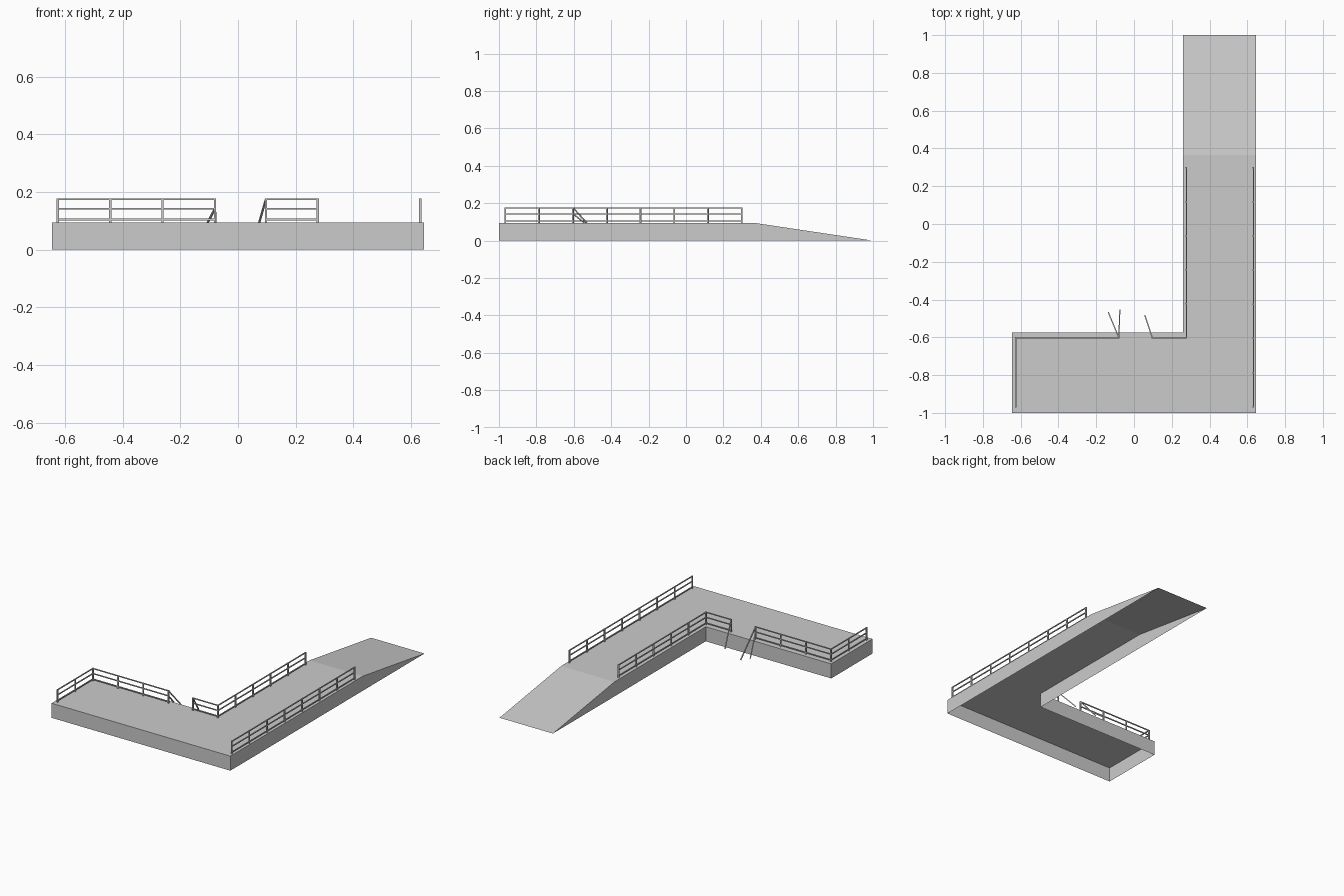
import bpy, bmesh
from mathutils import Vector, Matrix

if "Cube" in bpy.data.objects:
    bpy.data.objects.remove(bpy.data.objects["Cube"])

DECK = 0.095
RAIL_HEIGHTS = (0.105, 0.142, 0.175)


def make_object(name, bm):
    mesh = bpy.data.meshes.new(name)
    bm.to_mesh(mesh)
    bm.free()
    obj = bpy.data.objects.new(name, mesh)
    bpy.context.collection.objects.link(obj)
    return obj


def add_bar(bm, a, b, width):
    """Square bar running from a to b."""
    a, b = Vector(a), Vector(b)
    d = b - a
    rot = d.to_track_quat('Z', 'Y').to_matrix().to_4x4()
    size = Matrix.Diagonal((width, width, d.length, 1))
    bmesh.ops.create_cube(bm, size=1, matrix=Matrix.Translation((a + b) / 2) @ rot @ size)


def railing(name, path, bays):
    """Posts and three rails along a path, with a bay count per stretch."""
    bm = bmesh.new()
    posts = [Vector(path[0])]
    for a, b, n in zip(path, path[1:], bays):
        a, b = Vector(a), Vector(b)
        posts += [a.lerp(b, i / n) for i in range(1, n + 1)]
        for z in RAIL_HEIGHTS:
            add_bar(bm, (*a, z), (*b, z), 0.006)
    for p in posts:
        add_bar(bm, (*p, DECK), (*p, RAIL_HEIGHTS[-1] + 0.003), 0.008)
    return make_object(name, bm)


# L-shaped platform with a sloping end, open underneath
outline = [(-.645, -1), (.645, -1), (.645, .365), (.645, 1),
           (.26, 1), (.26, .365), (.26, -.575), (-.645, -.575)]
bm = bmesh.new()
low = [bm.verts.new((x, y, 0)) for x, y in outline]
top = [low[i] if y == 1 else bm.verts.new((x, y, DECK))
       for i, (x, y) in enumerate(outline)]
bm.faces.new([top[i] for i in (0, 1, 2, 5, 6, 7)])
bm.faces.new(top[2:6])
for i in range(8):
    j = (i + 1) % 8
    wall = list(dict.fromkeys((low[i], low[j], top[j], top[i])))
    if len(wall) > 2:
        bm.faces.new(wall)
make_object("platform_and_ramp", bm)

# Railings, with a gap broken out of the back one
railing("left_railing", [(-.625, -.967), (-.625, -.602), (-.08, -.602)], [2, 3])
railing("inner_railing", [(.097, -.602), (.277, -.602), (.277, .298)], [1, 5])
railing("outer_railing", [(.632, -.967), (.632, .298)], [7])

# Broken rails hanging over the edge at the gap
bm = bmesh.new()
add_bar(bm, (-.08, -.602, .142), (-.136, -.468, .035), 0.006)
add_bar(bm, (-.08, -.602, .175), (-.075, -.455, .013), 0.006)
add_bar(bm, (.097, -.602, .175), (.058, -.485, .040), 0.006)
make_object("broken_rails", bm)
